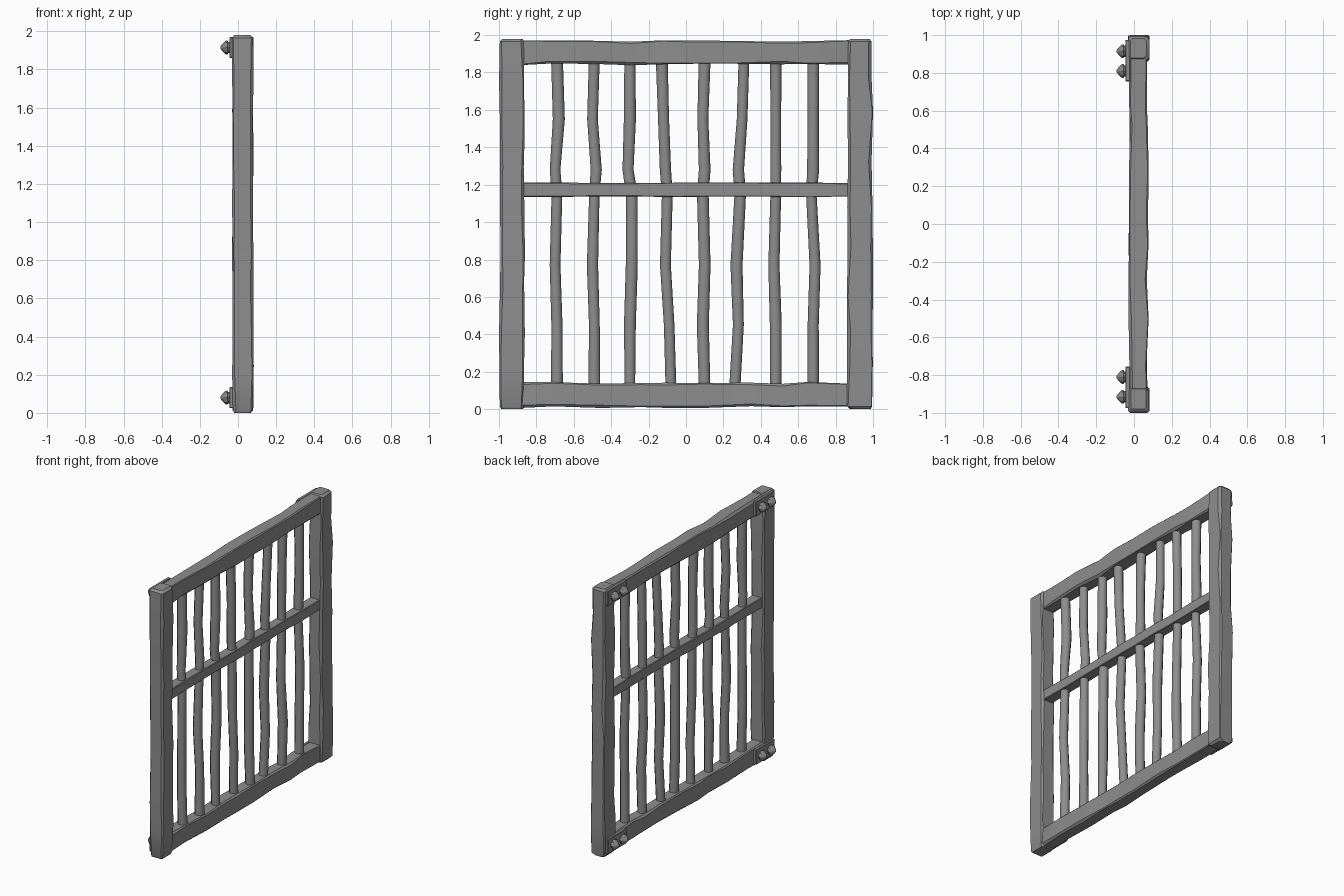
import bpy, bmesh, math, random
from mathutils import Vector

random.seed(7)
if "Cube" in bpy.data.objects:
    bpy.data.objects.remove(bpy.data.objects["Cube"], do_unlink=True)

iron = bpy.data.materials.new("dull_iron_grey")
iron.use_nodes = True
GREY = (0.27, 0.27, 0.27, 1)
iron.diffuse_color = GREY
iron.node_tree.nodes["Principled BSDF"].inputs["Base Color"].default_value = GREY


def finish(name, bm, angle=30):
    bmesh.ops.recalc_face_normals(bm, faces=bm.faces)
    mesh = bpy.data.meshes.new(name)
    bm.to_mesh(mesh)
    bm.free()
    obj = bpy.data.objects.new(name, mesh)
    bpy.context.collection.objects.link(obj)
    mesh.materials.append(iron)
    bpy.ops.object.select_all(action="DESELECT")
    obj.select_set(True)
    bpy.context.view_layer.objects.active = obj
    bpy.ops.object.shade_smooth_by_angle(angle=math.radians(angle))
    return obj


def skin(name, rings, angle=30):
    """Bridge equal rings of points and cap both ends."""
    bm = bmesh.new()
    loops = [[bm.verts.new(p) for p in ring] for ring in rings]
    n = len(loops[0])
    for a, b in zip(loops, loops[1:]):
        for i in range(n):
            j = (i + 1) % n
            bm.faces.new((a[i], a[j], b[j], b[i]))
    bm.faces.new(loops[0])
    bm.faces.new(loops[-1])
    return finish(name, bm, angle)


def beam(name, axis, start, end, x_range, side_range, steps, rough, chip):
    """Hammered square beam along axis 'Y' or 'Z' with uneven chamfers."""
    cx, hx = sum(x_range) / 2, (x_range[1] - x_range[0]) / 2
    cs, hs = sum(side_range) / 2, (side_range[1] - side_range[0]) / 2
    stations = [(start, 0.012)]
    for i in range(steps + 1):
        t = start + 0.015 + (end - start - 0.03) * i / steps
        if 0 < i < steps:
            t += random.uniform(-0.3, 0.3) * (end - start) / steps
        stations.append((t, 0))
    stations.append((end, 0.012))
    rings = []
    for t, inset in stations:
        ring = []
        dx = [hx - inset - random.uniform(0, rough) for _ in range(2)]
        ds = [hs - inset - random.uniform(0, rough) for _ in range(2)]
        for sx, ss in ((1, 1), (-1, 1), (-1, -1), (1, -1)):
            c = random.uniform(0.2, 1) * chip
            px, ps = dx[sx > 0], ds[ss > 0]
            pair = [(sx * px, ss * (ps - c)), (sx * (px - c), ss * ps)]
            if sx * ss < 0:
                pair.reverse()
            for u, v in pair:
                along = (cs + v, t) if axis == "Z" else (t, cs + v)
                ring.append((cx + u, *along))
        rings.append(ring)
    return skin(name, rings)


# Outer frame
for side, label in ((-1, "right"), (1, "left")):
    edges = sorted((side * 1.0, side * 0.86))
    beam(label + "_post", "Z", 0, 1.98, (-0.032, 0.083), edges, 9, 0.008, 0.018)
beam("bottom_rail", "Y", -0.9, 0.9, (-0.03, 0.078), (0.005, 0.147), 9, 0.012, 0.016)
beam("top_rail", "Y", -0.9, 0.9, (-0.03, 0.078), (1.838, 1.975), 9, 0.012, 0.016)
beam("middle_rail", "Y", -0.88, 0.88, (-0.015, 0.066), (1.133, 1.213), 9, 0.006, 0.006)

# Bent upright bars: sideways position at each height
HEIGHTS = (0.1, 0.45, 0.77, 1.15, 1.28, 1.55, 1.88)
BARS = (
    (-0.69, -0.69, -0.70, -0.69, -0.70, -0.68, -0.69),
    (-0.49, -0.49, -0.50, -0.49, -0.48, -0.50, -0.49),
    (-0.30, -0.30, -0.29, -0.29, -0.31, -0.30, -0.30),
    (-0.08, -0.09, -0.11, -0.10, -0.11, -0.12, -0.13),
    (0.10, 0.09, 0.10, 0.09, 0.10, 0.09, 0.10),
    (0.26, 0.28, 0.27, 0.29, 0.28, 0.30, 0.31),
    (0.48, 0.48, 0.47, 0.48, 0.48, 0.48, 0.48),
    (0.68, 0.68, 0.69, 0.67, 0.68, 0.68, 0.68),
)
SIDES = 8
for number, path in enumerate(BARS, 1):
    rings = []
    for z, y in zip(HEIGHTS, path):
        r = random.uniform(0.030, 0.035)
        x = 0.025 + random.uniform(-0.006, 0.006)
        rings.append([(x + r * math.cos(math.tau * (i + 0.5) / SIDES),
                       y + r * math.sin(math.tau * (i + 0.5) / SIDES), z)
                      for i in range(SIDES)])
    skin(f"bar_{number}", rings, 50)


# Corner plates with blunt studs on the -x face
def plate(name, y, z):
    bm = bmesh.new()
    bmesh.ops.create_cube(bm, size=1)
    bmesh.ops.scale(bm, vec=(0.025, 0.22, 0.11), verts=bm.verts)
    bmesh.ops.translate(bm, vec=(-0.033, y, z), verts=bm.verts)
    bmesh.ops.bevel(bm, geom=bm.edges[:], offset=0.004, segments=1, affect="EDGES")
    finish(name, bm)


STUD = ((-0.035, 0.030), (-0.052, 0.030), (-0.056, 0.037), (-0.066, 0.035),
        (-0.085, 0.016), (-0.092, 0.006))


def stud(name, y, z):
    rings = [[Vector((x, y + r * math.cos(math.tau * i / SIDES),
                      z + r * math.sin(math.tau * i / SIDES)))
              for i in range(SIDES)] for x, r in STUD]
    skin(name, rings)


for z, level in ((0.08, "lower"), (1.915, "upper")):
    for side, label in ((-1, "right"), (1, "left")):
        plate(f"{level}_{label}_plate", side * 0.865, z)
        stud(f"{level}_{label}_outer_stud", side * 0.915, z)
        stud(f"{level}_{label}_inner_stud", side * 0.81, z)
